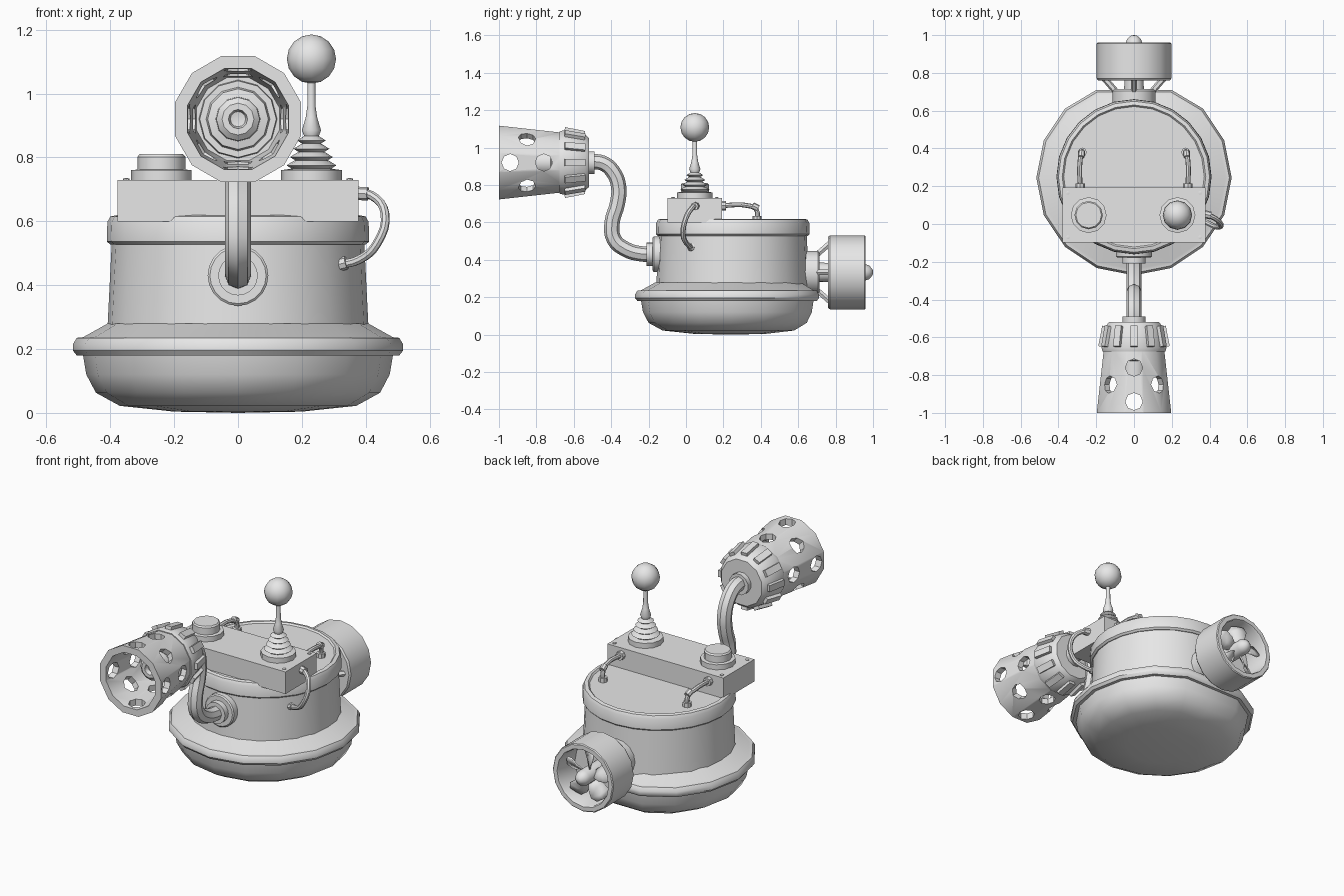
import bpy, bmesh, math
from mathutils import Matrix, Vector

if "Cube" in bpy.data.objects:
    bpy.data.objects.remove(bpy.data.objects["Cube"], do_unlink=True)

grey = bpy.data.materials.new("plain_grey")
grey.use_nodes = True
grey.diffuse_color = (0.8, 0.8, 0.8, 1)
grey.node_tree.nodes["Principled BSDF"].inputs["Base Color"].default_value = (0.8, 0.8, 0.8, 1)


def select_only(ob):
    bpy.ops.object.select_all(action='DESELECT')
    ob.select_set(True)
    bpy.context.view_layer.objects.active = ob


def smooth(ob):
    select_only(ob)
    bpy.ops.object.shade_smooth_by_angle(angle=math.radians(38))


def finish(name, bm, fix=True):
    if fix:
        bmesh.ops.recalc_face_normals(bm, faces=bm.faces[:])
    mesh = bpy.data.meshes.new(name)
    bm.to_mesh(mesh)
    bm.free()
    ob = bpy.data.objects.new(name, mesh)
    bpy.context.collection.objects.link(ob)
    mesh.materials.append(grey)
    smooth(ob)
    return ob


def lathe(name, profile, centre, axis='Z', n=16, phase=0.0, clip=1.0, loop=False):
    """Revolve (radius, position along axis) points; clip flattens the back."""
    bm = bmesh.new()
    rings = []
    for r, t in profile:
        ring = []
        for i in range(n if r > 0 else 1):
            a = 2 * math.pi * (i + phase) / n
            u, v = r * math.cos(a), min(r * math.sin(a), clip * r)
            p = (u, v, t) if axis == 'Z' else (u, t, v)
            ring.append(bm.verts.new(Vector(p) + Vector(centre)))
        rings.append(ring)
    pairs = list(zip(rings, rings[1:])) + ([(rings[-1], rings[0])] if loop else [])
    for a, b in pairs:
        for i in range(n):
            j = (i + 1) % n
            quad = [a[i % len(a)], a[j % len(a)], b[j % len(b)], b[i % len(b)]]
            bm.faces.new(list(dict.fromkeys(quad)))
    return finish(name, bm)


def tube(name, points, radius, sides=2):
    """Round pipe through the points."""
    cu = bpy.data.curves.new(name, 'CURVE')
    cu.dimensions = '3D'
    cu.bevel_depth = radius
    cu.bevel_resolution = sides
    cu.resolution_u = 4
    cu.use_fill_caps = True
    sp = cu.splines.new('BEZIER')
    sp.bezier_points.add(len(points) - 1)
    for bp, p in zip(sp.bezier_points, points):
        bp.co = p
        bp.handle_left_type = bp.handle_right_type = 'AUTO'
    ob = bpy.data.objects.new(name, cu)
    bpy.context.collection.objects.link(ob)
    cu.materials.append(grey)
    select_only(ob)
    bpy.ops.object.convert(target='MESH')
    smooth(bpy.context.object)
    return bpy.context.object


def box(name, size, matrix):
    bm = bmesh.new()
    bmesh.ops.create_cube(bm, size=1, matrix=matrix @ Matrix.Diagonal((*size, 1)))
    return finish(name, bm)


# Rounded hull with a bumper rim and a flare up to the body
HULL = (0, 0.245, 0)
lathe("lower_hull", [(0, 0), (0.2, 0.004), (0.37, 0.022), (0.445, 0.063), (0.475, 0.12),
                     (0.487, 0.19), (0, 0.19)], HULL, clip=0.9)
lathe("bumper_rim", [(0.47, 0.18), (0.505, 0.18), (0.517, 0.195), (0.517, 0.215), (0.505, 0.235),
                     (0.485, 0.237), (0.408, 0.28), (0.38, 0.28)], HULL, clip=0.9, loop=True)

# Upper body, top collar and deck
BODY = (0, 0.25, 0)
lathe("body", [(0, 0.2), (0.412, 0.2), (0.408, 0.28), (0.395, 0.54), (0, 0.54)], BODY, n=24)
lathe("top_collar", [(0, 0.527), (0.4, 0.527), (0.411, 0.537), (0.409, 0.598), (0.4, 0.615),
                     (0.38, 0.619), (0.372, 0.61), (0, 0.61)], BODY, n=24)

# Control box with corner screws
box("control_box", (0.755, 0.29, 0.13), Matrix.Translation((0, 0.047, 0.665)))
for sx in (-1, 1):
    for y in (-0.07, 0.165):
        lathe("box_screw", [(0.01, 0.725), (0.01, 0.734), (0, 0.736)], (sx * 0.35, y, 0), n=8)

# Two pipes from the box down to the deck
for sx in (-1, 1):
    x = sx * 0.285
    tube("deck_pipe", [(x, 0.18, 0.69), (x, 0.34, 0.688), (x * 0.97, 0.375, 0.67),
                       (x * 0.96, 0.38, 0.6)], 0.013)
    tube("deck_pipe_collar", [(x, 0.18, 0.69), (x, 0.215, 0.69)], 0.025)
    tube("deck_pipe_foot", [(x * 0.96, 0.38, 0.6), (x * 0.96, 0.38, 0.635)], 0.024)
    tube("deck_pipe_elbow", [(x * 0.98, 0.355, 0.69), (x * 0.97, 0.385, 0.675)], 0.018)

# Side cable
tube("side_cable", [(0.36, 0.055, 0.69), (0.42, 0.035, 0.68), (0.46, 0, 0.625),
                    (0.435, -0.015, 0.53), (0.38, 0.01, 0.48), (0.31, 0.035, 0.463)], 0.014)
tube("cable_collar", [(0.36, 0.055, 0.688), (0.407, 0.045, 0.686)], 0.021)
tube("cable_collar", [(0.3, 0.035, 0.46), (0.34, 0.025, 0.47)], 0.021)

# Push button
lathe("button", [(0.095, 0.72), (0.095, 0.76), (0.075, 0.762), (0.075, 0.802),
                 (0.068, 0.81), (0, 0.81)], (-0.24, 0.047, 0), n=12)

# Antenna with a stepped cone and a ball
MAST = (0.23, 0.047, 0)
steps = [(0.095, 0.72), (0.095, 0.76)]
for i in range(4):
    r, z = 0.078 - 0.011 * i, 0.765 + 0.026 * i
    steps += [(r - 0.016, z), (r, z + 0.01), (r - 0.022, z + 0.024)]
steps += [(0.03, 0.885), (0.018, 0.925), (0.013, 0.96), (0.012, 1.06)]
lathe("antenna_mast", steps, MAST, n=12)
ball = [(0.077 * math.sin(math.pi * k / 8), 1.108 - 0.077 * math.cos(math.pi * k / 8))
        for k in range(9)]
ball[0], ball[-1] = (0, ball[0][1]), (0, ball[-1][1])
lathe("antenna_ball", ball, MAST, n=12)

# Front pipe with its mounting boss
lathe("pipe_boss", [(0, -0.1), (0.095, -0.1), (0.095, -0.172), (0.088, -0.178), (0.062, -0.178),
                    (0.062, -0.21), (0, -0.21)], (0, 0, 0.43), 'Y', n=20)
tube("front_pipe", [(0, -0.17, 0.43), (0, -0.24, 0.432), (0, -0.32, 0.455), (0, -0.385, 0.51),
                    (0, -0.395, 0.6), (0, -0.367, 0.7), (0, -0.36, 0.79), (0, -0.39, 0.87),
                    (0, -0.445, 0.917), (0, -0.53, 0.925)], 0.041)

# Nozzle cap with ribs
NOZ = (0, 0, 0.92)
lathe("nozzle_cap", [(0, -0.49), (0.062, -0.49), (0.062, -0.518), (0.135, -0.518), (0.155, -0.54),
                     (0.178, -0.655), (0.172, -0.676), (0.12, -0.676), (0, -0.676)],
      NOZ, 'Y', n=12, phase=0.5)
for i in range(12):
    turn = Matrix.Translation(NOZ) @ Matrix.Rotation(math.tau * i / 12, 4, 'Y')
    slope = Matrix.Translation((0, -0.595, 0.166)) @ Matrix.Rotation(math.radians(-11), 4, 'X')
    box("cap_rib", (0.038, 0.11, 0.026), turn @ slope)

# Emitter inside the nozzle
lathe("nozzle_emitter", [(0, -0.66), (0.125, -0.66), (0.12, -0.695), (0.1, -0.695), (0.095, -0.72),
                         (0.07, -0.725), (0.068, -0.81), (0.05, -0.825), (0.03, -0.825),
                         (0.024, -0.8), (0, -0.795)], NOZ, 'Y', n=12)

# Hollow barrel pierced by three rows of holes
barrel = lathe("nozzle_barrel", [(0.165, -0.66), (0.204, -1), (0.164, -1), (0.133, -0.66)],
               NOZ, 'Y', n=12, phase=0.5, loop=True)
bm = bmesh.new()
for y, offset in ((-0.76, 0), (-0.85, 0.5), (-0.94, 0)):
    for k in range(4):
        turn = Matrix.Rotation((k + offset) * math.pi / 2, 4, 'Y')
        place = Matrix.Translation(NOZ) @ turn @ Matrix.Translation((0, y, 0.175))
        bmesh.ops.create_cone(bm, cap_ends=True, segments=8, radius1=0.046, radius2=0.046,
                              depth=0.15, matrix=place)
cutter = finish("hole_cutter", bm, fix=False)
cutter.hide_render = True
cut = barrel.modifiers.new("holes", 'BOOLEAN')
cut.operation = 'DIFFERENCE'
cut.solver = 'EXACT'
cut.object = cutter
select_only(barrel)
bpy.ops.object.modifier_apply(modifier=cut.name)
bpy.data.objects.remove(cutter, do_unlink=True)
smooth(barrel)

# Rear thruster: mount, struts, duct
FAN = (0, 0, 0.333)
lathe("thruster_mount", [(0, 0.58), (0.115, 0.58), (0.115, 0.705), (0.105, 0.715), (0.052, 0.715),
                         (0.05, 0.79), (0, 0.79)], FAN, 'Y')
for k in range(4):
    c, s = math.cos(k * math.pi / 2), math.sin(k * math.pi / 2)
    tube("thruster_strut", [(c * 0.095, 0.7, 0.333 + s * 0.095),
                            (c * 0.16, 0.775, 0.333 + s * 0.16)], 0.017, sides=1)
lathe("thruster_duct", [(0, 0.76), (0.19, 0.76), (0.198, 0.77), (0.198, 0.955), (0.193, 0.96),
                        (0.168, 0.96), (0.163, 0.95), (0.163, 0.8), (0, 0.8)], FAN, 'Y')
lathe("propeller_hub", [(0, 0.79), (0.045, 0.79), (0.045, 0.955), (0.036, 0.98), (0.015, 0.998),
                        (0, 1.0)], FAN, 'Y', n=12)

# Twisted propeller blades
bm = bmesh.new()
for k in range(5):
    rows = []
    for r, half, pitch in ((0.03, 0.02, 0.95), (0.08, 0.045, 0.75), (0.125, 0.055, 0.55),
                           (0.152, 0.035, 0.45)):
        row = []
        for side in (-1, 0, 1):
            a = math.tau * k / 5 + math.pi / 2 + side * half * math.cos(pitch) / r
            y = 0.9 + side * half * math.sin(pitch)
            row.append(bm.verts.new((r * math.cos(a), y, 0.333 + r * math.sin(a))))
        rows.append(row)
    for a, b in zip(rows, rows[1:]):
        for i in range(2):
            bm.faces.new((a[i], a[i + 1], b[i + 1], b[i]))
blades = finish("propeller_blades", bm)
thick = blades.modifiers.new("thickness", 'SOLIDIFY')
thick.thickness = 0.008
thick.offset = 0
